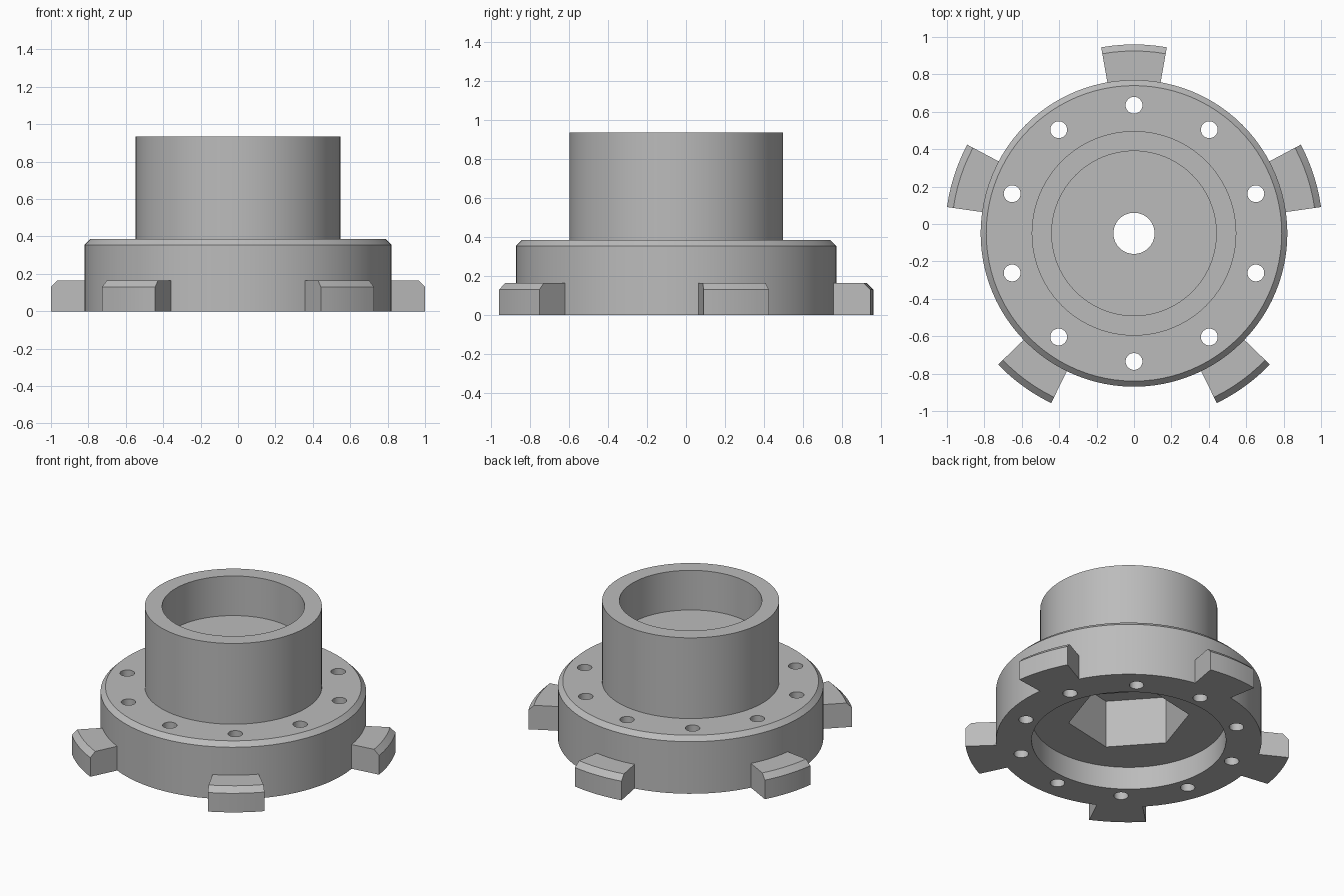
import bpy
import bmesh
from math import cos, sin, radians, tau

cube = bpy.data.objects.get("Cube")
if cube:
    bpy.data.objects.remove(cube)

CENTRE_Y = -0.05

# Single grey metal
metal = bpy.data.materials.new("grey metal")
metal.use_nodes = True
grey = (0.5, 0.5, 0.5, 1)
metal.diffuse_color = grey
metal.node_tree.nodes["Principled BSDF"].inputs["Base Color"].default_value = grey


def sweep(name, profile, start=0.0, angle=tau, steps=96):
    """Sweep a closed (radius, z) profile around the main axis."""
    full = angle >= tau
    bm = bmesh.new()
    rings = []
    for i in range(steps if full else steps + 1):
        a = start + angle * i / steps
        rings.append([bm.verts.new((r * cos(a), r * sin(a), z)) for r, z in profile])
    n = len(profile)
    for i in range(steps):
        a, b = rings[i], rings[(i + 1) % len(rings)]
        for j in range(n):
            k = (j + 1) % n
            bm.faces.new((a[j], b[j], b[k], a[k]))
    if not full:
        bm.faces.new(rings[0])
        bm.faces.new(rings[-1])
    return finish(name, bm)


def prism(bm, sides, radius, x, y, z0, z1, turn=0.0):
    """Add an upright prism to bm."""
    rings = [[bm.verts.new((x + radius * cos(turn + tau * i / sides),
                            y + radius * sin(turn + tau * i / sides), z))
              for i in range(sides)] for z in (z0, z1)]
    low, high = rings
    bm.faces.new(low)
    bm.faces.new(high)
    for i in range(sides):
        j = (i + 1) % sides
        bm.faces.new((low[i], low[j], high[j], high[i]))


def finish(name, bm):
    bmesh.ops.recalc_face_normals(bm, faces=bm.faces)
    mesh = bpy.data.meshes.new(name)
    bm.to_mesh(mesh)
    bm.free()
    mesh.materials.append(metal)
    obj = bpy.data.objects.new(name, mesh)
    obj.location.y = CENTRE_Y
    bpy.context.collection.objects.link(obj)
    return obj


def select(obj):
    bpy.ops.object.select_all(action='DESELECT')
    obj.select_set(True)
    bpy.context.view_layer.objects.active = obj


# Flange and hollow hub in one lathe profile, with recessed underside
hub = sweep("flanged_hub", [
    (0.11, 0.155), (0.6, 0.155), (0.6, 0), (0.82, 0), (0.82, 0.355),
    (0.79, 0.385), (0.547, 0.385), (0.547, 0.935), (0.44, 0.935),
    (0.44, 0.665), (0.11, 0.665)])

# Cutter for the ten bolt holes and the hexagonal pocket
bm = bmesh.new()
for i in range(10):
    a = radians(90 + 36 * i)
    prism(bm, 32, 0.045, 0.685 * cos(a), 0.685 * sin(a), -0.1, 0.5)
prism(bm, 6, 0.375, 0, 0, 0.1, 0.48, radians(12))
cutter = finish("hole_cutter", bm)
cutter.hide_render = True

cut = hub.modifiers.new("holes", 'BOOLEAN')
cut.operation = 'DIFFERENCE'
cut.solver = 'EXACT'
cut.object = cutter
bpy.context.view_layer.update()
select(hub)
bpy.ops.object.modifier_apply(modifier=cut.name)
bpy.data.objects.remove(cutter)

# Five chamfered lugs around the rim
parts = [hub]
for i in range(5):
    parts.append(sweep(f"lug_{i + 1}", [
        (0.81, 0), (1.01, 0), (1.01, 0.13), (0.975, 0.165), (0.81, 0.165)],
        radians(90 + 72 * i - 10), radians(20), 6))

for part in parts:
    select(part)
    bpy.ops.object.shade_smooth_by_angle(angle=radians(30))
